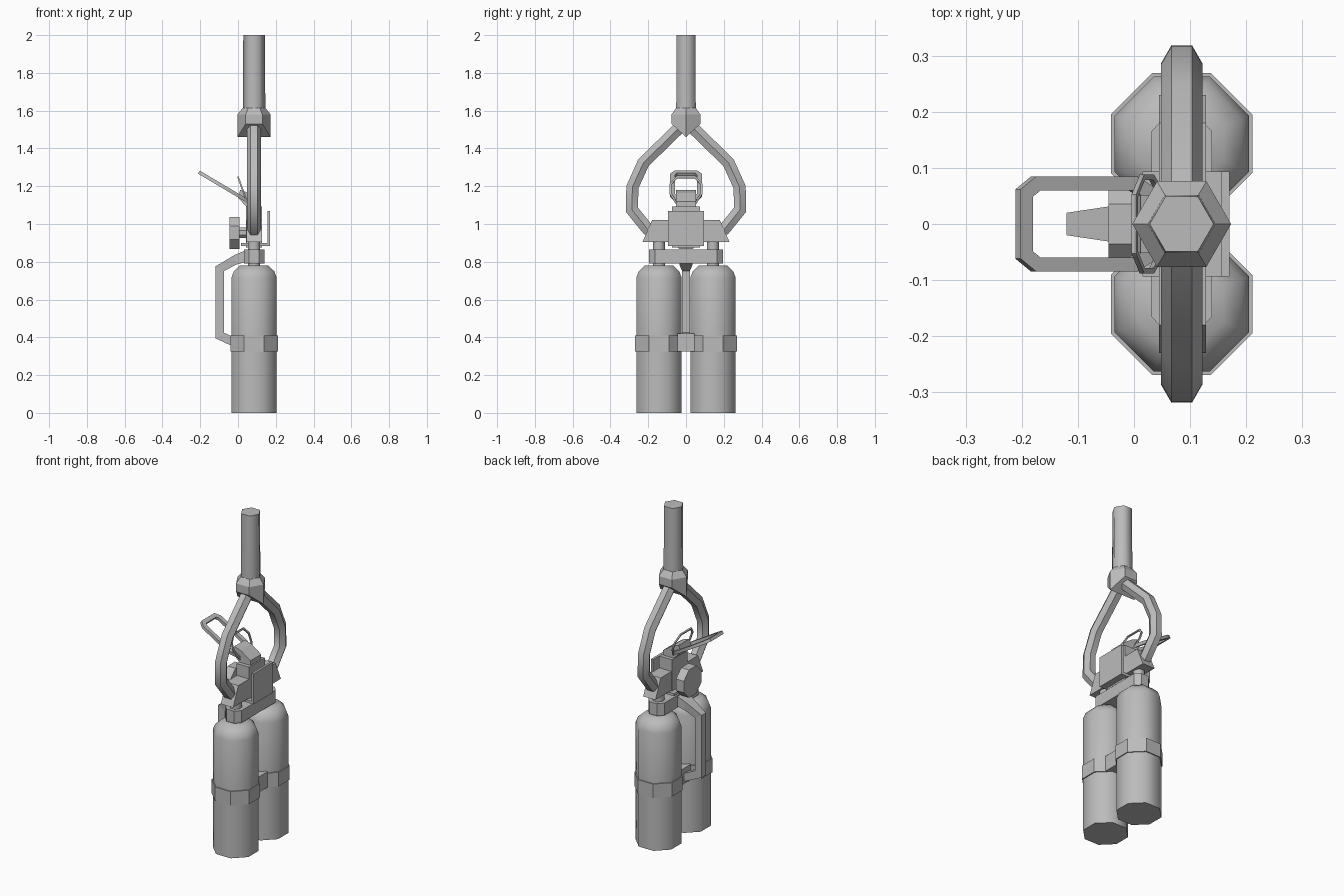
import bpy, bmesh, math
from mathutils import Vector

cube = bpy.data.objects.get("Cube")
if cube:
    bpy.data.objects.remove(cube, do_unlink=True)

CX = 0.085  # x of the bottle axis
TANK_Y = 0.143

metal = bpy.data.materials.new("plain grey")
metal.use_nodes = True
grey = (0.5, 0.5, 0.5, 1)
metal.diffuse_color = grey
metal.node_tree.nodes["Principled BSDF"].inputs["Base Color"].default_value = grey


def finish(name, bm, angle=None):
    bmesh.ops.recalc_face_normals(bm, faces=bm.faces)
    me = bpy.data.meshes.new(name)
    bm.to_mesh(me)
    bm.free()
    me.materials.append(metal)
    ob = bpy.data.objects.new(name, me)
    bpy.context.collection.objects.link(ob)
    if angle:
        bpy.ops.object.select_all(action='DESELECT')
        ob.select_set(True)
        bpy.context.view_layer.objects.active = ob
        bpy.ops.object.shade_smooth_by_angle(angle=math.radians(angle))
    return ob


def loft(name, rings, angle=None, caps=True, closed=False):
    """Skin a list of equally long point rings."""
    bm = bmesh.new()
    vs = [[bm.verts.new(p) for p in ring] for ring in rings]
    n = len(vs[0])
    pairs = list(zip(vs, vs[1:])) + ([(vs[-1], vs[0])] if closed else [])
    for a, b in pairs:
        for i in range(n):
            j = (i + 1) % n
            bm.faces.new((a[i], a[j], b[j], b[i]))
    if caps and not closed:
        bm.faces.new(vs[0])
        bm.faces.new(vs[-1])
    return finish(name, bm, angle)


def lathe(name, centre, profile, sides, turn=0.0, axis='z', angle=None):
    """Turn (radius, height) pairs round an upright or sideways axis."""
    rings = []
    for r, h in profile:
        ring = []
        for i in range(sides):
            t = turn + math.tau * i / sides
            u, v = r * math.cos(t), r * math.sin(t)
            off = (u, v, h) if axis == 'z' else (h, u, v)
            ring.append(Vector(centre) + Vector(off))
        rings.append(ring)
    return loft(name, rings, angle)


def box(name, lo, hi):
    return loft(name, [[(lo[0], lo[1], z), (hi[0], lo[1], z),
                        (hi[0], hi[1], z), (lo[0], hi[1], z)] for z in (lo[2], hi[2])])


def tube(name, pts, flat, across, rise, sides=6, closed=False, angle=50):
    """Sweep a polygon along a planar path with mitred corners; flat is the plane normal."""
    pts = [Vector(p) for p in pts]
    flat = Vector(flat).normalized()
    n, rings = len(pts), []
    for i, p in enumerate(pts):
        a = pts[i - 1] if closed or i else p
        b = pts[(i + 1) % n] if closed or i < n - 1 else p
        d1 = (p - a).normalized() if a != p else (b - p).normalized()
        d2 = (b - p).normalized() if b != p else d1
        side = flat.cross(d1 + d2).normalized()
        stretch = 1 / max(0.5, side.dot(flat.cross(d1)))
        rings.append([p + side * across * stretch * math.cos(math.tau * (k + .5) / sides)
                      + flat * rise * math.sin(math.tau * (k + .5) / sides)
                      for k in range(sides)])
    return loft(name, rings, angle, closed=closed)


EIGHTH = math.pi / 8
OCT = 1 / math.cos(EIGHTH)  # apothem to corner radius

# Paired bottles with their straps, necks and hose sockets
for s, tag in ((1, "back"), (-1, "front")):
    c = (CX, s * TANK_Y, 0)
    lathe(tag + "_bottle", c, [(0.12 * OCT, 0), (0.12 * OCT, 0.36), (0.12 * OCT, 0.715),
                               (0.107 * OCT, 0.75), (0.075 * OCT, 0.78)], 8, EIGHTH, angle=50)
    lathe(tag + "_strap", c, [(0.126 * OCT, 0.325), (0.126 * OCT, 0.41)], 8, EIGHTH)
    lathe(tag + "_neck", c, [(0.034, 0.77), (0.034, 0.92)], 8, EIGHTH, angle=50)
    loft(tag + "_hose_socket", [[(x, s * 0.07, 0.905), (x, s * 0.23, 0.905),
                                 (x, s * 0.18, 1.02), (x, s * 0.07, 1.02)]
                                for x in (0.045, 0.128)])
    # Bent yoke hose rising to the collar
    path = [(0.175, 0.955), (0.205, 0.975), (0.286, 1.075), (0.284, 1.195),
            (0.225, 1.325), (0.03, 1.515)]
    tube(tag + "_yoke_hose", [(CX, s * y, z) for y, z in path], (1, 0, 0), 0.037, 0.037)

box("strap_link", (0.0, -0.045, 0.325), (0.168, 0.045, 0.42))

# Bar joining the two necks, with clipped corners
outline = [(sx * x, sy * y) for sx, sy, order in ((1, 1, 1), (-1, 1, -1), (-1, -1, 1), (1, -1, -1))
           for x, y in ((0.054, 0.165), (0.026, 0.195))[::order]]
loft("manifold_bar", [[(CX + x, y, z) for x, y in outline] for z in (0.79, 0.865)])

# Carry handle: angled strip, wider where it meets the bar
outer = [(0.045, 0.862), (-0.02, 0.835), (-0.12, 0.775), (-0.12, 0.395), (0.01, 0.335)]
inner = [(0.045, 0.80), (-0.01, 0.785), (-0.075, 0.75), (-0.075, 0.425), (0.01, 0.385)]
width = [0.037, 0.035, 0.02, 0.02, 0.02]
loft("carry_handle", [[(o[0], -w, o[1]), (o[0], w, o[1]), (i[0], w, i[1]), (i[0], -w, i[1])]
                      for o, i, w in zip(outer, inner, width)])

# Valve body with its guard plate
box("valve_body", (0.042, -0.075, 0.875), (0.128, 0.075, 1.092))
box("guard_base", (0.015, -0.094, 0.884), (0.17, 0.094, 0.9))
box("guard_plate", (0.156, -0.094, 0.884), (0.17, 0.094, 1.07))

# Pressure gauge
lathe("gauge", (0, 0, 0.953), [(0.085 * OCT, -0.045), (0.085 * OCT, 0.008)], 8, EIGHTH, 'x')
lathe("gauge_stem", (0, 0, 0.953), [(0.03, 0), (0.03, 0.05)], 8, EIGHTH, 'x')

# Lever: sloping root block and open grip
loft("lever_root", [[(0.12, y, 1.085), (0.05, y, 1.085), (0.0, y, 1.14),
                     (0.012, y, 1.18), (0.055, y, 1.165), (0.12, y, 1.12)] for y in (-0.052, 0.052)])
slope = Vector((-0.86, 0, 0.51)).normalized()
root = Vector((0.05, 0, 1.122))
grip = [(0.0, 0.04), (0.06, 0.072), (0.262, 0.072), (0.286, 0.055)]
grip = [(d, y) for d, y in grip] + [(d, -y) for d, y in reversed(grip)]
tube("lever_grip", [root + slope * d + Vector((0, y, 0)) for d, y in grip],
     slope.cross(Vector((0, 1, 0))), 0.018, 0.013, sides=4)

# Thin wire loop behind the grip
lean = Vector((-0.05, 0, 0.14)).normalized()
foot = Vector((0.05, 0, 1.11))
wire = [(0.0, 0.05), (0.055, 0.083), (0.105, 0.083), (0.145, 0.05)]
wire = wire + [(d, -y) for d, y in reversed(wire)]
tube("safety_loop", [foot + lean * d + Vector((0, y, 0)) for d, y in wire],
     lean.cross(Vector((0, 1, 0))), 0.007, 0.006, sides=4, closed=True)

# Collar: hexagon whose underside is cut to a ridge
lower = []
for i in range(6):
    t = math.tau * i / 6
    x, y = 0.088 * math.cos(t), 0.088 * math.sin(t)
    lower.append(Vector((CX + x, y, 1.46 + (0.07 if abs(y) > 0.01 else 0))))
bm = bmesh.new()
rings = [[bm.verts.new(p) for p in lower]]
for r, z in ((0.088, 1.58), (0.06, 1.615)):
    rings.append([bm.verts.new((CX + r * math.cos(math.tau * i / 6),
                                r * math.sin(math.tau * i / 6), z)) for i in range(6)])
for a, b in zip(rings, rings[1:]):
    for i in range(6):
        j = (i + 1) % 6
        bm.faces.new((a[i], a[j], b[j], b[i]))
bm.faces.new(rings[-1])
bm.faces.new(rings[0][:4])
bm.faces.new(rings[0][3:] + rings[0][:1])
finish("collar", bm, 25)

# Main hose
lathe("main_hose", (CX, 0, 0), [(0.06, 1.59), (0.057, 2.0)], 6, angle=65)
